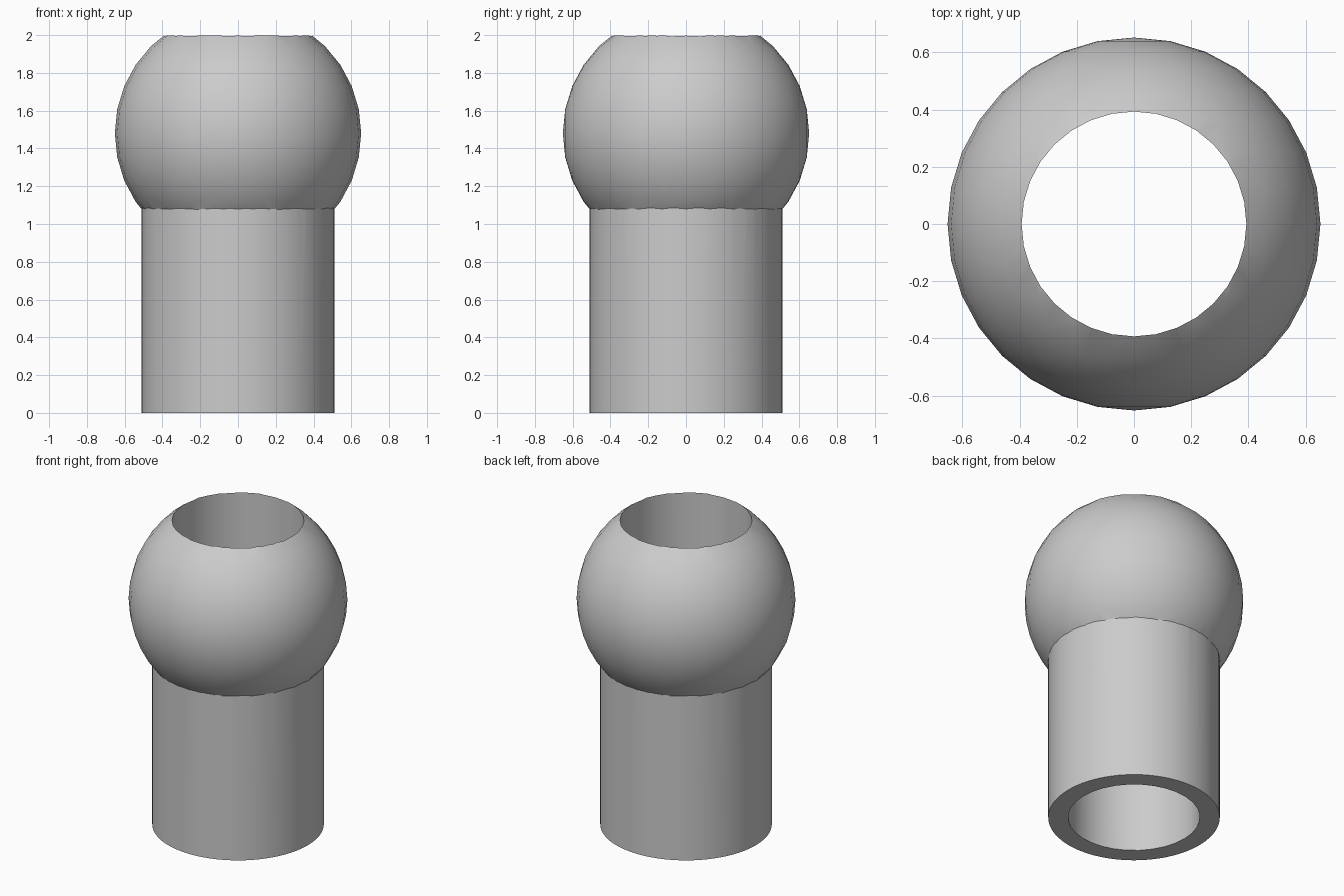
import bpy
import math

cube = bpy.data.objects.get("Cube")
if cube:
    bpy.data.objects.remove(cube, do_unlink=True)

SEGMENTS = 32
BALL_Z = 1.48

grey = bpy.data.materials.new("plain_grey")
grey.use_nodes = True
colour = (0.6, 0.6, 0.6, 1)
grey.diffuse_color = colour
grey.node_tree.nodes["Principled BSDF"].inputs["Base Color"].default_value = colour


def cylinder(name, radius, bottom, top, segments):
    bpy.ops.mesh.primitive_cylinder_add(
        vertices=segments, radius=radius, depth=top - bottom,
        location=(0, 0, (top + bottom) / 2))
    obj = bpy.context.object
    obj.name = name
    obj.data.materials.append(grey)
    return obj


def combine(target, other, operation):
    mod = target.modifiers.new(operation.lower(), "BOOLEAN")
    mod.operation = operation
    mod.solver = "EXACT"
    mod.object = other
    bpy.context.view_layer.objects.active = target
    bpy.ops.object.modifier_apply(modifier=mod.name)
    bpy.data.objects.remove(other, do_unlink=True)


# Ball with its poles facing front and back
bpy.ops.mesh.primitive_uv_sphere_add(
    segments=SEGMENTS, ring_count=SEGMENTS // 2, radius=0.652,
    location=(0, 0, BALL_Z), rotation=(math.pi / 2, 0, 0))
ball = bpy.context.object
ball.name = "hollow_ball_stem"
ball.data.materials.append(grey)

# Stem joined to the ball, then a straight bore through both
combine(ball, cylinder("stem", 0.511, 0, BALL_Z, SEGMENTS * 2), "UNION")
combine(ball, cylinder("bore_cutter", 0.393, -0.5, 2.5, SEGMENTS), "DIFFERENCE")

# Smooth curves with crisp rims
bpy.ops.object.select_all(action="DESELECT")
ball.select_set(True)
bpy.context.view_layer.objects.active = ball
bpy.ops.object.shade_smooth_by_angle(angle=math.radians(30))
